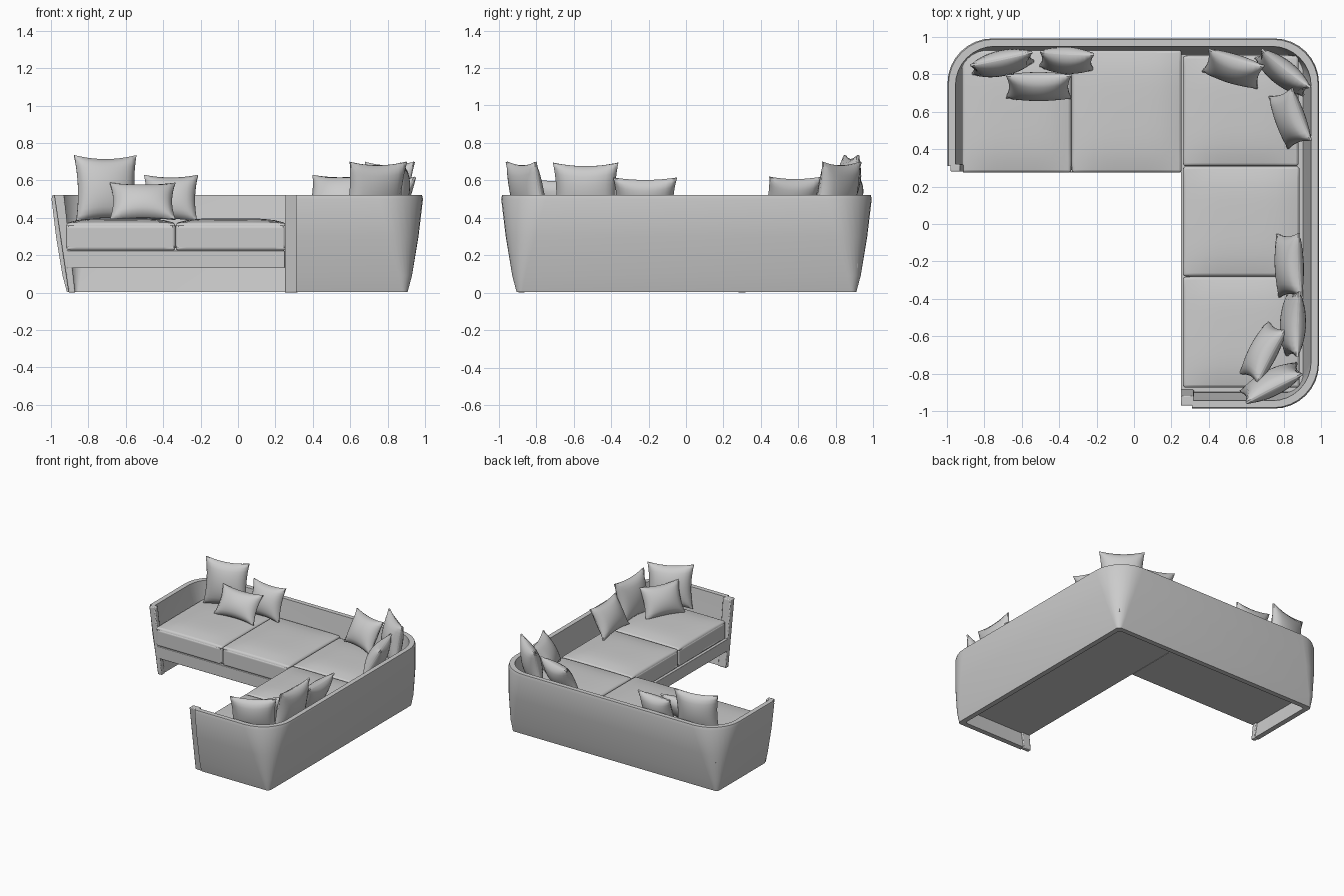
import bpy, bmesh, math
from mathutils import Matrix, Vector

if "Cube" in bpy.data.objects:
    bpy.data.objects.remove(bpy.data.objects["Cube"])

fabric = bpy.data.materials.new("light grey fabric")
fabric.diffuse_color = (0.6, 0.6, 0.6, 1)
fabric.use_nodes = True
fabric.node_tree.nodes["Principled BSDF"].inputs["Base Color"].default_value = fabric.diffuse_color


def finish(name, bm, bevel=0, segs=3, angle=35):
    bmesh.ops.recalc_face_normals(bm, faces=bm.faces)
    me = bpy.data.meshes.new(name)
    bm.to_mesh(me)
    bm.free()
    me.materials.append(fabric)
    ob = bpy.data.objects.new(name, me)
    bpy.context.collection.objects.link(ob)
    if bevel:
        m = ob.modifiers.new("bevel", 'BEVEL')
        m.width, m.segments, m.limit_method = bevel, segs, 'ANGLE'
        m.angle_limit = math.radians(50)
    bpy.context.view_layer.objects.active = ob
    ob.select_set(True)
    bpy.ops.object.shade_smooth_by_angle(angle=math.radians(angle))
    ob.select_set(False)
    return ob


def fine_cube(cuts):
    bm = bmesh.new()
    bmesh.ops.create_cube(bm, size=2)
    if cuts:
        bmesh.ops.subdivide_edges(bm, edges=bm.edges[:], cuts=cuts, use_grid_fill=True)
    return bm


def box(name, lo, hi, bevel=0.0, crown=0.0, cuts=0):
    bm = fine_cube(cuts)
    for v in bm.verts:
        u, w, t = v.co
        v.co = [(a + b) / 2 + c * (b - a) / 2 for a, b, c in zip(lo, hi, v.co)]
        if t > 0:
            v.co.z += crown * (1 - u ** 4) * (1 - w ** 4) * t
    return finish(name, bm, bevel)


# Wrap-around wall: plan path inset by d with corner radius r
def plan(d, r, start, end):
    pts = [(-1 + d, start)]
    x0, x1, y0, y1 = -1 + d, 0.992 - d, -0.99 + d, 0.995 - d
    for cx, cy, a0 in ((x0 + r, y1 - r, 180), (x1 - r, y1 - r, 90), (x1 - r, y0 + r, 0)):
        for i in range(9):
            a = math.radians(a0 - 90 * i / 8)
            pts.append((cx + r * math.cos(a), cy + r * math.sin(a)))
    return pts + [(end, y0)]


# Section: inset, height, corner radius
section = [(0.085, 0.004, 0.03), (0.062, 0.09, 0.07), (0.027, 0.3, 0.16), (0.003, 0.50, 0.24),
           (0.008, 0.522, 0.24), (0.045, 0.522, 0.21), (0.075, 0.3, 0.13), (0.125, 0.004, 0.02)]
bm = bmesh.new()
rows = [[bm.verts.new((x, y, z)) for x, y in plan(d, r, 0.31, 0.31)] for d, z, r in section]
for k, a in enumerate(rows):
    b = rows[(k + 1) % len(rows)]
    for i in range(len(a) - 1):
        bm.faces.new((a[i], a[i + 1], b[i + 1], b[i]))
for i in (0, -1):
    bm.faces.new([r[i] for r in rows])
finish("back_and_arm_wall", bm)


# Slanted panels closing the arm ends
def end_panel(name, place):
    bm = bmesh.new()
    prof = [(0.095, 0), (0.018, 0.522), (0.07, 0.522), (0.13, 0)]
    rings = [[bm.verts.new(place(d, t, z)) for d, z in prof] for t in (0, 1)]
    for f in rings:
        bm.faces.new(f)
    for i in range(4):
        j = (i + 1) % 4
        bm.faces.new((rings[0][i], rings[0][j], rings[1][j], rings[1][i]))
    finish(name, bm, 0.006, 2)


end_panel("left_arm_end", lambda d, t, z: (-1 + d, 0.28 + 0.04 * t, z))
end_panel("front_arm_end", lambda d, t, z: (0.25 + 0.07 * t, -0.99 + d, z))

# Seat base frames
box("back_seat_base", (-0.915, 0.275, 0.13), (0.25, 0.92, 0.225), 0.004)
box("side_seat_base", (0.25, -0.9, 0.13), (0.91, 0.92, 0.225), 0.004)

# Seat cushions
for i, (x0, x1, y0, y1) in enumerate((
        (-0.92, -0.335, 0.275, 0.93), (-0.333, 0.255, 0.275, 0.93), (0.262, 0.88, 0.31, 0.9),
        (0.262, 0.885, -0.28, 0.308), (0.262, 0.885, -0.875, -0.282))):
    box(f"seat_cushion_{i + 1}", (x0, y0, 0.225), (x1, y1, 0.372), 0.035, 0.025, 9)


# Scatter pillows: puffed lens with pulled-out corners
def pillow(i, x, y, top, w, h, yaw, lean, thick=0.06):
    bm = fine_cube(11)
    rot = Matrix.Rotation(math.radians(yaw), 4, 'Z') @ Matrix.Rotation(math.radians(-lean), 4, 'X')
    for v in bm.verts:
        u, s, t = v.co
        puff = max(0, (1 - u * u) * (1 - t * t)) ** 0.55
        v.co = rot @ Vector((u * w / 2 * (1 - 0.10 * (1 - t * t)),
                             s * (0.006 + thick * puff),
                             t * h / 2 * (1 - 0.12 * (1 - u * u))))
    dz = top - max(v.co.z for v in bm.verts)
    bmesh.ops.translate(bm, verts=bm.verts, vec=(x, y, dz))
    finish(f"pillow_{i}", bm, angle=60)


for i, p in enumerate((
        (-0.705, 0.86, 0.735, 0.34, 0.36, 12, 8),
        (-0.36, 0.875, 0.63, 0.29, 0.26, -3, 18),
        (-0.51, 0.735, 0.588, 0.35, 0.23, 0, 32),
        (0.53, 0.83, 0.63, 0.31, 0.26, -17, 28),
        (0.795, 0.81, 0.70, 0.33, 0.33, -38, 10),
        (0.835, 0.565, 0.62, 0.30, 0.26, -70, 30),
        (0.83, -0.22, 0.615, 0.34, 0.25, -88, 28),
        (0.85, -0.535, 0.695, 0.35, 0.33, -92, 10),
        (0.69, -0.685, 0.61, 0.32, 0.25, -118, 25),
        (0.735, -0.85, 0.70, 0.34, 0.33, -153, 12))):
    pillow(i + 1, *p)
